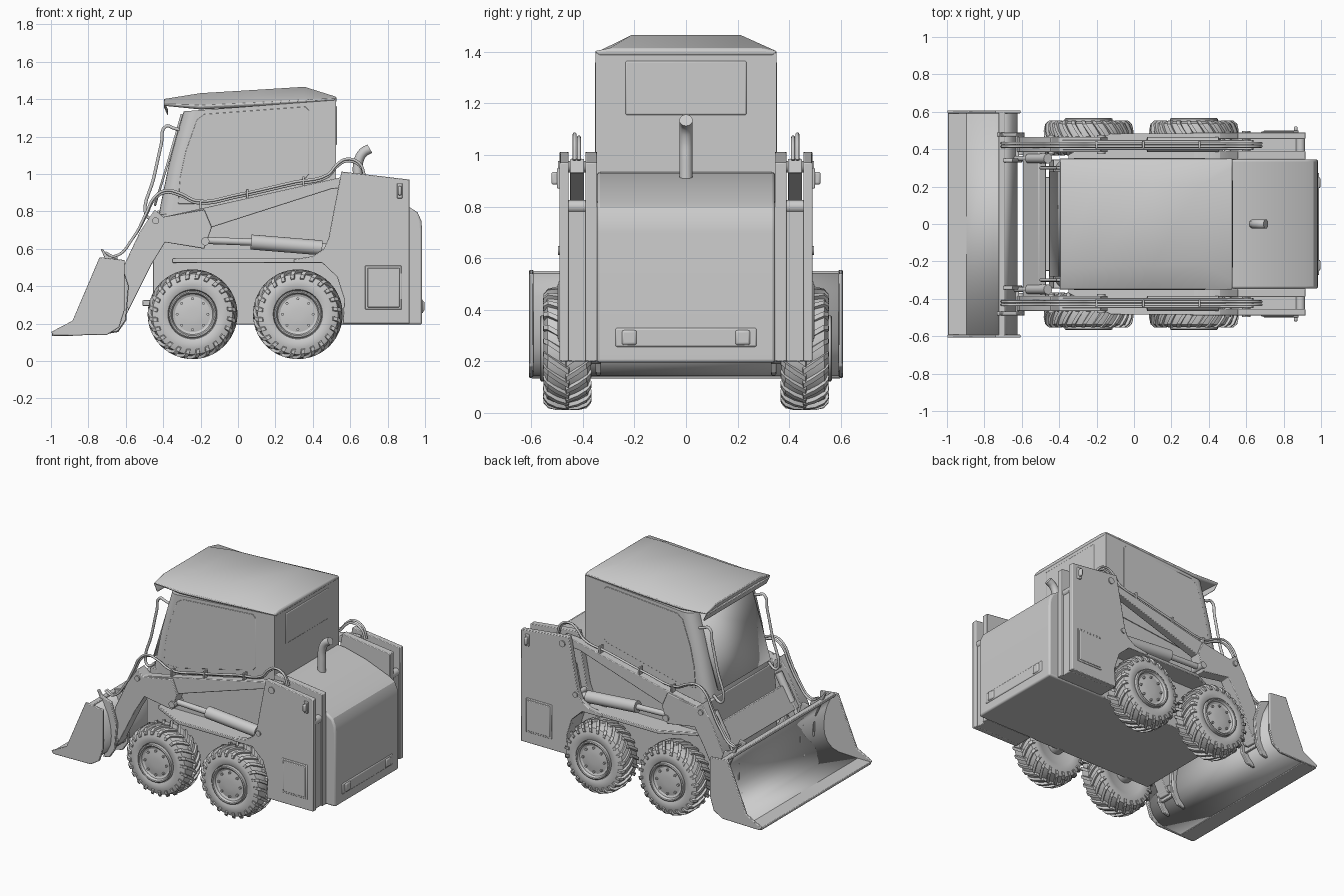
import bpy, bmesh
from math import sin, cos, pi, radians
from mathutils import Vector

if "Cube" in bpy.data.objects:
    bpy.data.objects.remove(bpy.data.objects["Cube"])


def finish(name, bm, mirror=False, bevel=0, solid=0, seg=2):
    bmesh.ops.recalc_face_normals(bm, faces=bm.faces[:])
    me = bpy.data.meshes.new(name)
    bm.to_mesh(me)
    bm.free()
    for p in me.polygons:
        p.use_smooth = True
    me.set_sharp_from_angle(angle=radians(28))
    ob = bpy.data.objects.new(name, me)
    bpy.context.collection.objects.link(ob)
    if solid:
        m = ob.modifiers.new("thickness", 'SOLIDIFY')
        m.thickness, m.offset = solid, 0
    if bevel:
        m = ob.modifiers.new("edges", 'BEVEL')
        m.width, m.segments, m.limit_method = bevel, seg, 'ANGLE'
        m.angle_limit = radians(35)
    if mirror:
        m = ob.modifiers.new("other_side", 'MIRROR')
        m.use_axis = (False, True, False)
    return ob


def loft(bm, rings, caps=True, closed=True):
    vs = [[bm.verts.new(p) for p in r] for r in rings]
    n = len(vs[0])
    for a, b in zip(vs, vs[1:]):
        for i in range(n if closed else n - 1):
            j = (i + 1) % n
            bm.faces.new((a[i], a[j], b[j], b[i]))
    if caps:
        bm.faces.new(vs[0])
        bm.faces.new(vs[-1])


def prism(name, pts, y0, y1, mirror=True, bevel=0.004, seg=2):
    bm = bmesh.new()
    loft(bm, [[(x, y, z) for x, z in pts] for y in (y0, y1)])
    return finish(name, bm, mirror, bevel, seg=seg)


def box(name, x0, x1, y0, y1, z0, z1, mirror=True, bevel=0.004, seg=2):
    return prism(name, [(x0, z0), (x1, z0), (x1, z1), (x0, z1)], y0, y1, mirror, bevel, seg)


def rod(bm, a, b, r, n=20):
    a, b = Vector(a), Vector(b)
    q = Vector((0, 0, 1)).rotation_difference(b - a)
    loft(bm, [[p + q @ Vector((r * cos(2 * pi * i / n), r * sin(2 * pi * i / n), 0))
               for i in range(n)] for p in (a, b)])


def rods(name, items, mirror=True):
    bm = bmesh.new()
    for a, b, r in items:
        rod(bm, a, b, r)
    return finish(name, bm, mirror)


def tube(name, pts, r, mirror=True):
    cu = bpy.data.curves.new(name, 'CURVE')
    cu.dimensions, cu.bevel_depth, cu.bevel_resolution = '3D', r, 3
    cu.resolution_u, cu.use_fill_caps = 5, True
    for s in ((1, -1) if mirror else (1,)):
        sp = cu.splines.new('BEZIER')
        sp.bezier_points.add(len(pts) - 1)
        for bp, p in zip(sp.bezier_points, pts):
            bp.co = (p[0], p[1] * s, p[2])
            bp.handle_left_type = bp.handle_right_type = 'AUTO'
    ob = bpy.data.objects.new(name, cu)
    bpy.context.collection.objects.link(ob)


def lathe(bm, cx, cy, cz, prof, n):
    loft(bm, [[(cx + r * cos(2 * pi * i / n), cy + dy, cz + r * sin(2 * pi * i / n))
               for i in range(n)] for dy, r in prof])


# chassis and engine hood
prism("chassis", [(-.40, .195), (-.455, .28), (-.455, .55), (-.43, .78), (.53, .90), (.53, .195)],
      -.345, .345, False)
prism("engine_hood", [(.5, .195), (.5, .935), (.58, .93), (.74, .89), (.92, .82), (.96, .795),
                      (.98, .75), (.985, .70), (.985, .195)], -.345, .345, False, .012, 3)
box("rear_light_panel", .97, .99, -.275, .275, .255, .33, False, .008)
box("rear_lamp", .975, .997, .19, .25, .262, .322, True, .01)
tube("exhaust_pipe", [(.64, 0, .87), (.64, 0, .98), (.645, 0, 1.07), (.67, 0, 1.115), (.705, 0, 1.135)],
     .026, False)

# cab: plan outlines with rounded front corners, stacked upwards
def cab_ring(xf, zf, zr, w=.35, r=.07):
    pts = [(.525, w), (.25, w)]
    arc = [(xf + r - r * sin(t * pi / 10), w - r + r * cos(t * pi / 10)) for t in range(6)]
    pts += arc + [(x, -y) for x, y in reversed(arc)] + [(.25, -w), (.525, -w)]
    return [(x, y, zf + (zr - zf) * (x - xf) / (.525 - xf)) for x, y in pts]

bm = bmesh.new()
loft(bm, [cab_ring(-.43, .75, .85), cab_ring(-.405, .88, .97), cab_ring(-.37, 1.05, 1.12),
          cab_ring(-.33, 1.20, 1.27), cab_ring(-.29, 1.335, 1.395)])
finish("cab", bm)
prism("side_window", [(-.32, .84), (-.31, .98), (-.28, 1.12), (-.22, 1.29), (-.18, 1.32), (.36, 1.36),
                      (.38, 1.34), (.38, 1.0), (.36, .975), (-.20, .84)], .34, .353, True, .002)
box("rear_window", .515, .529, -.235, .235, 1.155, 1.365, False, .006)
bm = bmesh.new()
loft(bm, [[(-.445, y, .83) for y in (-.28, .28)], [(-.378, y, 1.05) for y in (-.28, .28)],
          [(-.30, y, 1.32) for y in (-.27, .27)]], False, False)
finish("windscreen", bm, solid=.012)

# roof: cross-sections from the visor to the back
bm = bmesh.new()
rings = []
for x, zl, ze, zt, w in [(-.375, 1.31, 1.325, 1.345, .25), (-.40, 1.365, 1.375, 1.40, .24),
                         (-.2, 1.345, 1.365, 1.432, .23), (.1, 1.36, 1.38, 1.45, .22),
                         (.355, 1.375, 1.395, 1.466, .21), (.527, 1.385, 1.404, 1.412, .30)]:
    rings.append([(x, -.34, zl), (x, -.354, ze), (x, -w, zt), (x, w, zt), (x, .354, ze), (x, .34, zl)])
loft(bm, rings)
finish("roof", bm, bevel=.008)

# rear towers: two plates with a slot for the lift arm
tower = [(.553, 1.013), (.62, 1.005), (.917, .97), (.917, .2), (.56, .2), (.568, .33), (.53, .45),
         (.45, .525), (.30, .525), (.30, .545), (.40, .56), (.46, .60), (.485, .66), (.515, .82)]
prism("tower_outer_plate", tower, .455, .49)
prism("tower_inner_plate", tower, .345, .39)
prism("tower_core", [(.56, .80), (.905, .80), (.905, .2), (.56, .2), (.568, .33), (.53, .45), (.52, .62)],
      .38, .46)
rods("tower_slot_base", [((.89, .385, .80), (.89, .46, .80), .025)])
box("side_panel_frame", .68, .875, .48, .495, .275, .51)
box("side_panel", .692, .863, .485, .499, .287, .498)
box("side_lamp_frame", .85, .88, .48, .50, .87, .95)
box("side_lamp", .855, .875, .49, .522, .885, .935, True, .008)
rods("tower_pins", [((.60, .35, .955), (.60, .497, .955), .022), ((.50, .36, .63), (.50, .497, .63), .018)])

# fender over the wheels
bm = bmesh.new()
loft(bm, [[(-.35, .33, z), (-.35, .37, z), (-.12, .485, z), (.45, .485, z), (.45, .33, z)]
          for z in (.525, .548)])
finish("fender", bm, True, .004)

# lift arms
prism("lift_arm", [(-.40, .77), (.54, .98), (.63, .985), (.64, .93), (.50, .92), (-.14, .715), (-.25, .69)],
      .395, .45)
prism("arm_front", [(-.445, .81), (-.40, .77), (-.18, .81), (-.14, .715), (-.18, .60), (-.39, .635),
                    (-.46, .52), (-.60, .24), (-.64, .24), (-.615, .50), (-.525, .69)], .385, .465)
prism("arm_cross_beam", [(-.595, .50), (-.51, .65), (-.47, .63), (-.555, .48)], -.39, .39, False)
rods("lift_cylinder", [((-.18, .425, .645), (.09, .425, .635), .019), ((.07, .425, .636), (.45, .425, .605), .04),
                       ((.44, .425, .606), (.51, .425, .60), .025)])
rods("arm_pins", [((-.175, .375, .64), (-.175, .475, .64), .022), ((-.61, .37, .275), (-.61, .48, .275), .025),
                  ((-.44, .375, .75), (-.44, .475, .75), .018)])
rods("tilt_cylinder", [((-.46, .35, .72), (-.56, .35, .54), .026), ((-.56, .35, .54), (-.64, .35, .40), .014)])

# hydraulic hoses, clips and handrails
for i, y in enumerate((.415, .432)):
    o = .012 * i
    tube("hose_%d" % i, [(-.71, y, .58), (-.66, y, .56), (-.56, y, .66), (-.49, y, .78 + o), (-.45, y, .86 + o),
                         (-.39, y, .90 + o), (-.31, y, .885 + o), (-.22, y, .845 + o), (0, y, .878 + o),
                         (.30, y, .945 + o), (.48, y, .985 + o), (.53, y, 1.04 + o), (.58, y, 1.068 + o),
                         (.65, y, 1.045 + o), (.68, y, .98)], .0075)
for i, x in enumerate((-.2, .05, .35)):
    z = .868 + .224 * (x + .0)
    box("hose_clip_%d" % i, x - .006, x + .006, .404, .445, z - .02, z + .04, True, .002)
tube("handrail", [(-.29, .30, 1.23), (-.345, .30, 1.245), (-.385, .30, 1.255), (-.41, .30, 1.16),
                  (-.45, .30, .98), (-.495, .30, .79), (-.475, .30, .765), (-.42, .30, .80)], .009)

# front step
box("front_step", -.51, -.44, -.25, .25, .295, .325, False)

# bucket: curved shell, end plates, lip and mounts
bm = bmesh.new()
shell = [(-.985, .142), (-.75, .15), (-.70, .165), (-.66, .20), (-.637, .25), (-.63, .31), (-.637, .38),
         (-.655, .45), (-.70, .545)]
loft(bm, [[(x, y, z) for x, z in shell] for y in (-.6, .6)], False, False)
finish("bucket_shell", bm, solid=.014)
prism("bucket_end", [(-1, .155), (-.885, .215), (-.74, .555), (-.607, .54), (-.607, .27), (-.635, .18),
                     (-.70, .14), (-.985, .135)], .592, .608)
box("bucket_lip", -.995, -.88, -.6, .6, .134, .152, False)
box("bucket_top_rail", -.725, -.69, -.6, .6, .53, .55, False)
prism("bucket_mount", [(-.70, .56), (-.65, .57), (-.60, .40), (-.595, .22), (-.64, .155), (-.70, .145),
                       (-.64, .25), (-.64, .40)], .33, .35)
prism("bucket_bracket", [(-.735, .60), (-.722, .60), (-.70, .565), (-.63, .54), (-.585, .40), (-.60, .22),
                         (-.64, .16), (-.69, .15), (-.64, .25), (-.645, .40)], .468, .49)
box("bucket_mount_plate", -.635, -.615, .33, .49, .22, .40)

# wheels: carcass, slanted lugs, rim and bolts
def wheel(label, cx, cy=.46, cz=.25, lugs=24):
    bm = bmesh.new()
    lathe(bm, cx, cy, cz, [(-.07, .10), (-.085, .14), (-.09, .18), (-.078, .215), (-.04, .224), (.04, .224),
                           (.078, .215), (.092, .18), (.092, .15), (.085, .132), (.06, .125)], 64)
    finish("tyre_" + label, bm, True)
    bm = bmesh.new()
    for k in range(lugs):
        for s in (-1, 1):
            rings = []
            a0 = 2 * pi * (k + (.5 if s > 0 else 0)) / lugs
            for dy, r, base, t in [(-.004, .239, .216, 0), (.04, .240, .216, .13), (.075, .232, .206, .23),
                                   (.092, .213, .19, .27), (.094, .192, .186, .28)]:
                rings.append([(cx + rr * cos(a0 + t + h), cy + s * d, cz + rr * sin(a0 + t + h))
                              for rr, h, d in ((base, -.055, dy - .006), (r, -.045, dy),
                                               (r, .045, dy), (base, .055, dy - .006))])
            loft(bm, rings)
    finish("tread_" + label, bm, True)
    bm = bmesh.new()
    lathe(bm, cx, cy, cz, [(-.06, .10), (.07, .128), (.102, .128), (.106, .122), (.104, .115), (.088, .108),
                           (.082, .095), (.088, .06), (.09, .03), (.09, .001)], 40)
    for k in range(8):
        x, z = cx + .082 * cos(k * pi / 4), cz + .082 * sin(k * pi / 4)
        rod(bm, (x, cy + .07, z), (x, cy + .097, z), .008, 6)
    rod(bm, (cx, .33, cz), (cx, cy, cz), .06, 20)
    finish("rim_" + label, bm, True)

wheel("front", -.243)
wheel("rear", .32)
